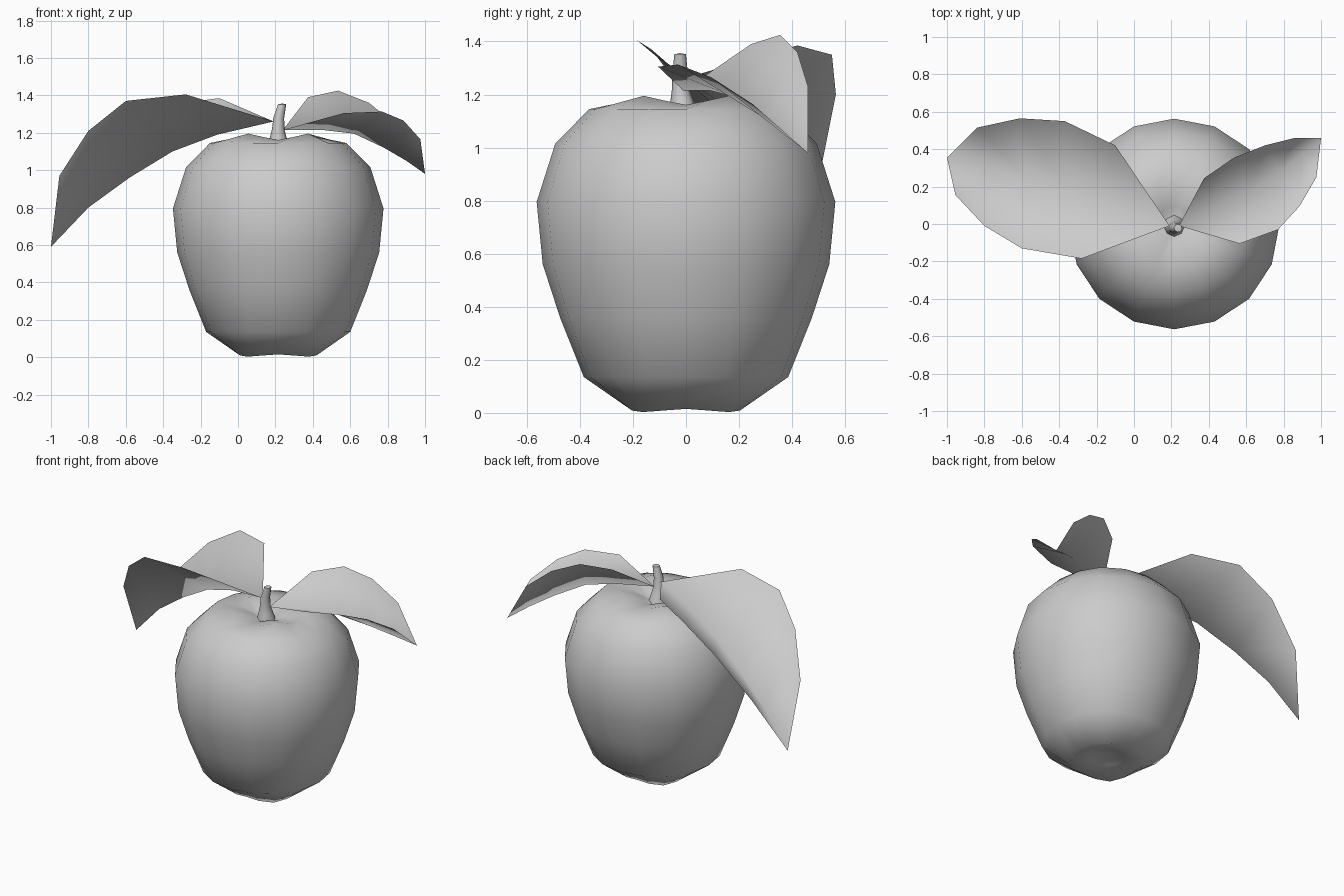
import bpy
import bmesh
from math import cos, sin, tau, radians
from mathutils import Vector

cube = bpy.data.objects.get("Cube")
if cube:
    bpy.data.objects.remove(cube, do_unlink=True)

grey = bpy.data.materials.new("plain grey")
grey.use_nodes = True
colour = (0.6, 0.6, 0.6, 1)
grey.diffuse_color = colour
grey.node_tree.nodes["Principled BSDF"].inputs["Base Color"].default_value = colour

CORE_X = 0.215


def make_object(name, bm, flip=True):
    if flip:
        bmesh.ops.recalc_face_normals(bm, faces=bm.faces)
    mesh = bpy.data.meshes.new(name)
    bm.to_mesh(mesh)
    bm.free()
    mesh.materials.append(grey)
    for poly in mesh.polygons:
        poly.use_smooth = True
    obj = bpy.data.objects.new(name, mesh)
    bpy.context.collection.objects.link(obj)
    return obj


def bridge(bm, rings):
    """Join successive closed rings with quads."""
    for low, high in zip(rings, rings[1:]):
        n = len(low)
        for i in range(n):
            j = (i + 1) % n
            bm.faces.new((low[i], low[j], high[j], high[i]))


def cap(bm, ring, centre, upward):
    tip = bm.verts.new(centre)
    for i, a in enumerate(ring):
        b = ring[(i + 1) % len(ring)]
        bm.faces.new((a, b, tip) if upward else (b, a, tip))


# Fruit body: lathed profile with four soft lobes on the diagonals
# Each row is radius, height, lobe swell in radius, lobe rise in height
profile = [
    (0.10, 0.04, 0.00, 0.00),
    (0.21, 0.009, 0.10, -0.006),
    (0.385, 0.135, 0.02, 0.00),
    (0.475, 0.36, 0.015, 0.00),
    (0.54, 0.56, 0.01, 0.00),
    (0.563, 0.795, 0.005, 0.00),
    (0.493, 1.015, 0.01, 0.00),
    (0.365, 1.145, 0.03, 0.00),
    (0.215, 1.178, 0.05, 0.017),
    (0.09, 1.15, 0.00, 0.008),
]
bm = bmesh.new()
rings = []
for radius, height, swell, rise in profile:
    ring = []
    for i in range(16):
        a = tau * i / 16
        lobe = -cos(4 * a)
        r = radius * (1 + swell * (lobe + 1) / 2)
        ring.append(bm.verts.new((CORE_X + r * cos(a), r * sin(a), height + rise * lobe)))
    rings.append(ring)
bridge(bm, rings)
cap(bm, rings[0], (CORE_X, 0, 0.06), False)
cap(bm, rings[-1], (CORE_X, 0, 1.11), True)
make_object("fruit_body", bm)

# Stem: tapered bent tube, each row is centre x, y, z and radius
bm = bmesh.new()
rings = []
for x, y, z, r in [(0.215, -0.01, 1.12, 0.06), (0.215, -0.015, 1.18, 0.043),
                   (0.215, -0.02, 1.22, 0.033), (0.218, -0.022, 1.28, 0.029),
                   (0.236, -0.022, 1.352, 0.022)]:
    rings.append([bm.verts.new((x + r * cos(tau * i / 8), y + r * sin(tau * i / 8), z))
                  for i in range(8)])
bridge(bm, rings)
cap(bm, rings[-1], (0.236, -0.022, 1.356), True)
stem = make_object("stem", bm)


def leaf(name, base, tip, front_edge, midrib, back_edge):
    """Folded sheet: two edges and a sunken midrib meeting at both ends."""
    bm = bmesh.new()
    start, end = bm.verts.new(base), bm.verts.new(tip)
    rows = [[bm.verts.new(Vector(p)) for p in row]
            for row in (front_edge, midrib, back_edge)]
    for a, b in zip(rows, rows[1:]):
        bm.faces.new((start, a[0], b[0]))
        for i in range(len(a) - 1):
            bm.faces.new((a[i], a[i + 1], b[i + 1], b[i]))
        bm.faces.new((a[-1], end, b[-1]))
    bmesh.ops.recalc_face_normals(bm, faces=bm.faces)
    bm.normal_update()
    if sum(f.normal.z for f in bm.faces) < 0:
        bmesh.ops.reverse_faces(bm, faces=bm.faces)
    return make_object(name, bm, flip=False)


leaf("long_leaf", (0.19, -0.01, 1.26), (-1.0, 0.355, 0.59),
     [(-0.28, -0.185, 1.405), (-0.6, -0.13, 1.37), (-0.8, -0.01, 1.21), (-0.955, 0.155, 0.97)],
     [(-0.11, 0.1, 1.19), (-0.35, 0.18, 1.1), (-0.58, 0.25, 0.96), (-0.8, 0.31, 0.8)],
     [(-0.1, 0.42, 1.385), (-0.37, 0.55, 1.35), (-0.61, 0.565, 1.2), (-0.84, 0.515, 0.95)])

leaf("short_leaf", (0.24, -0.01, 1.215), (1.0, 0.46, 0.98),
     [(0.565, -0.105, 1.305), (0.77, -0.03, 1.313), (0.885, 0.095, 1.265), (0.975, 0.25, 1.165)],
     [(0.45, 0.09, 1.215), (0.62, 0.17, 1.195), (0.78, 0.28, 1.12), (0.9, 0.37, 1.05)],
     [(0.375, 0.245, 1.39), (0.535, 0.355, 1.425), (0.7, 0.42, 1.36), (0.86, 0.46, 1.23)])

# Keep the stem's cut end crisp
bpy.ops.object.select_all(action='DESELECT')
stem.select_set(True)
bpy.context.view_layer.objects.active = stem
bpy.ops.object.shade_smooth_by_angle(angle=radians(50))
